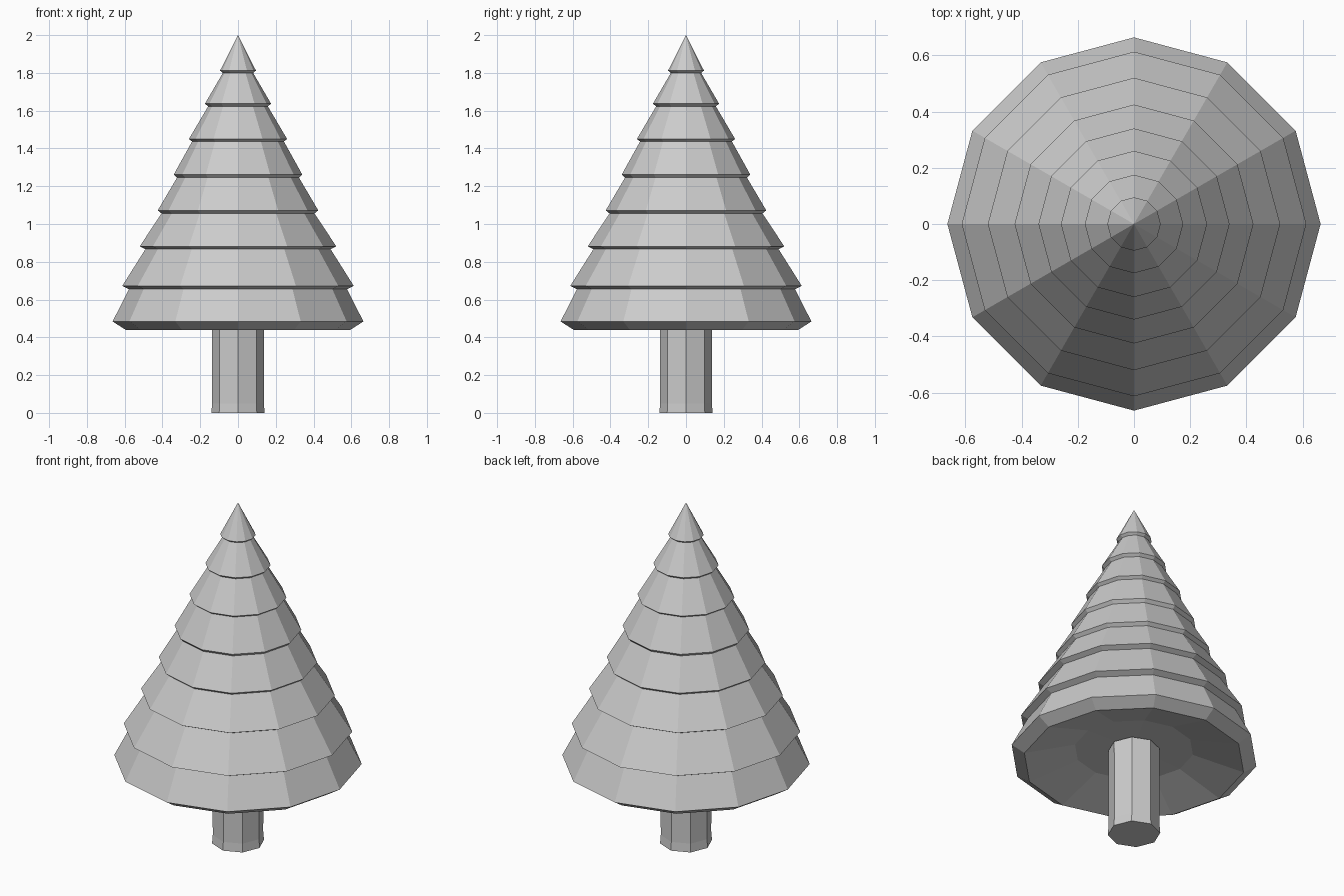
import bpy, bmesh
from math import sin, cos, tau

if "Cube" in bpy.data.objects:
    bpy.data.objects.remove(bpy.data.objects["Cube"])


def lathe(name, profile, sides):
    """Turn a (radius, z) profile around z; radius 0 becomes a pole."""
    bm = bmesh.new()
    rings = []
    for r, z in profile:
        if r == 0:
            rings.append([bm.verts.new((0, 0, z))] * sides)
        else:
            rings.append([bm.verts.new((r * cos(tau * i / sides), r * sin(tau * i / sides), z))
                          for i in range(sides)])
    for a, b in zip(rings, rings[1:]):
        for i in range(sides):
            j = (i + 1) % sides
            bm.faces.new(list(dict.fromkeys((a[i], a[j], b[j], b[i]))))
    bmesh.ops.recalc_face_normals(bm, faces=bm.faces)
    mesh = bpy.data.meshes.new(name)
    bm.to_mesh(mesh)
    bm.free()
    obj = bpy.data.objects.new(name, mesh)
    bpy.context.collection.objects.link(obj)
    return obj


# Foliage: each tier is (rim radius, rim z, tucked radius, tucked z)
tiers = [
    (0.095, 1.812, 0.080, 1.80),
    (0.175, 1.637, 0.158, 1.623),
    (0.260, 1.450, 0.243, 1.437),
    (0.340, 1.262, 0.323, 1.245),
    (0.425, 1.072, 0.405, 1.056),
    (0.520, 0.882, 0.490, 0.867),
    (0.613, 0.672, 0.577, 0.655),
    (0.664, 0.484, 0.595, 0.440),
]
profile = [(0, 2.0)]
for rim_r, rim_z, in_r, in_z in tiers:
    profile += [(rim_r, rim_z), (in_r, in_z)]
# Hollow underside
profile += [(0.32, 0.52), (0, 0.53)]
lathe("foliage", profile, 12)

# Trunk with a slightly flared foot
lathe("trunk", [(0, 0), (0.141, 0), (0.137, 0.05), (0.138, 0.52), (0, 0.52)], 8)
